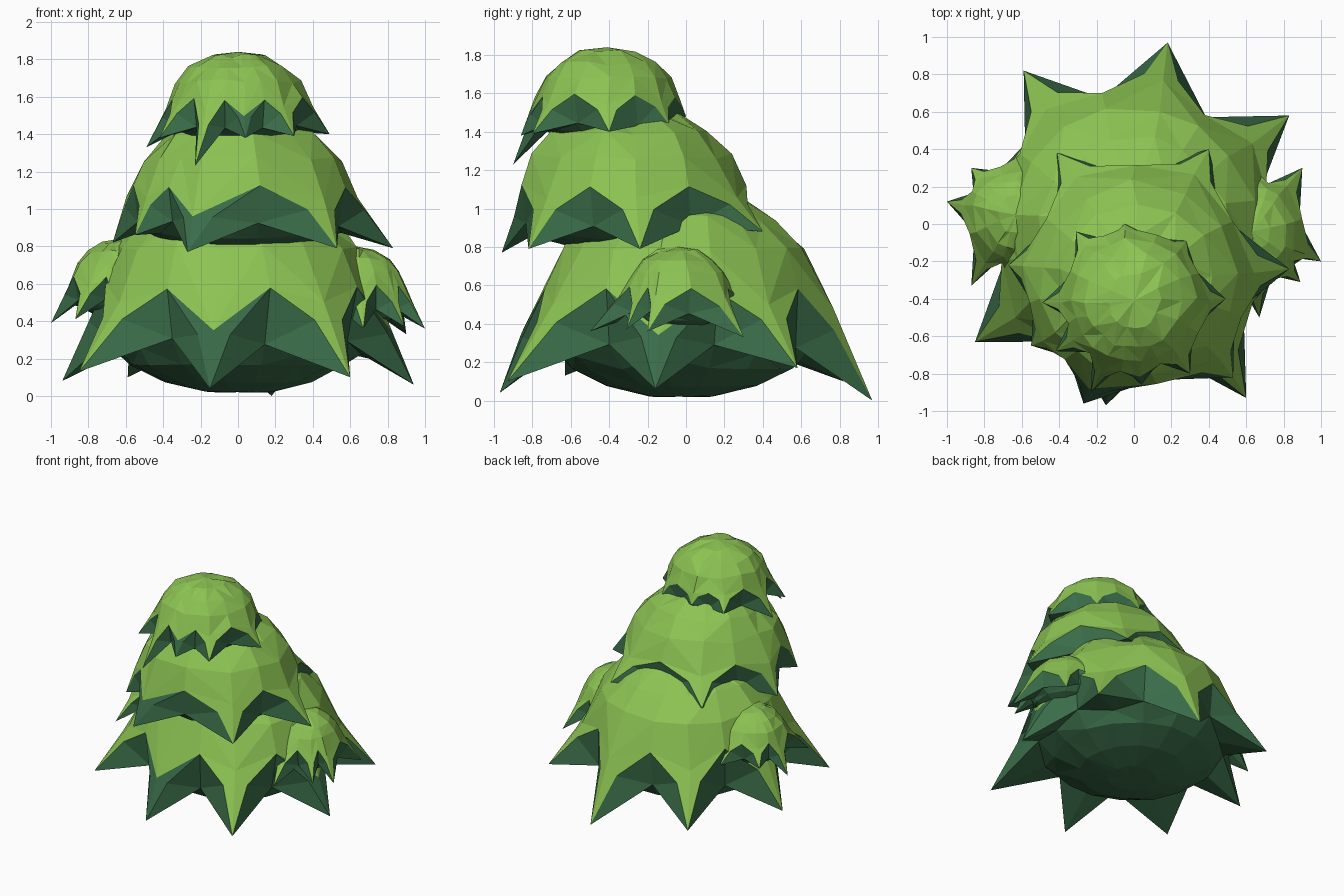
import bpy, bmesh, math, random
from mathutils import Vector

if "Cube" in bpy.data.objects:
    bpy.data.objects.remove(bpy.data.objects["Cube"])

random.seed(4)


def material(name, rgb):
    m = bpy.data.materials.new(name)
    m.diffuse_color = (*rgb, 1)
    m.use_nodes = True
    m.node_tree.nodes["Principled BSDF"].inputs["Base Color"].default_value = m.diffuse_color
    return m


LIGHT = material("leaf_light", (0.26, 0.54, 0.085))
DARK = material("leaf_dark", (0.042, 0.15, 0.065))


def clump(name, cx, cy, R, base, h, tips, valley, bottom, phi0=10, dark=(), wr=0.93):
    """Faceted leaf dome with a ragged skirt of spikes and a dark bowl below."""
    bm = bmesh.new()
    ang = lambda t: math.atan2(t[1] - cy, t[0] - cx) % math.tau
    order = sorted(range(len(tips)), key=lambda i: ang(tips[i]))
    n = len(tips)
    flags = [i in dark for i in order]
    tips = [Vector(tips[i]) for i in order]

    # columns alternate: spike, valley, spike, valley ...
    angles = []
    for i, t in enumerate(tips):
        a, b = ang(t), ang(tips[(i + 1) % n])
        if b <= a:
            b += math.tau
        angles += [a, (a + b) / 2]
    N = 2 * n

    def vert(a, r, z, jit=0.0):
        j = lambda: random.uniform(-jit, jit) * R
        return bm.verts.new((cx + r * math.cos(a) + j(), cy + r * math.sin(a) + j(), z + j()))

    def face(vs, mat):
        bm.faces.new(vs).material_index = mat

    def strip(lo, hi, mat):
        for k in range(N):
            q = (k + 1) % N
            if k % 2:
                face((lo[k], lo[q], hi[k]), mat)
                face((lo[q], hi[q], hi[k]), mat)
            else:
                face((lo[k], lo[q], hi[q]), mat)
                face((lo[k], hi[q], hi[k]), mat)

    def fan(ring, z, mat):
        top = vert(0, 0, z)
        for k in range(N):
            face((ring[k], ring[(k + 1) % N], top), mat)

    # dome rings
    rings = []
    for phi in (phi0, 30, 48, 68):
        p = math.radians(phi)
        rings.append([vert(a, R * math.cos(p), base + h * math.sin(p), 0.03) for a in angles])
    rim = rings[0]
    for i, t in enumerate(tips):
        rim[2 * i].co = rim[2 * i].co.lerp(t, 0.45 if flags[i] else 0.2)
    for lo, hi in zip(rings, rings[1:]):
        strip(lo, hi, 0)
    fan(rings[-1], base + h, 0)

    # skirt: narrowing light streak on each spike, dark flanks between spikes
    under = [vert(a, R * (wr if k % 2 else wr - 0.06), valley - (0 if k % 2 else 0.06 * R), 0.03)
             for k, a in enumerate(angles)]
    tv = [bm.verts.new(t) for t in tips]
    for i in range(n):
        m, t, w = rim[2 * i], tv[i], under[2 * i]
        shade = 1 if flags[i] else 0
        for s in (2 * i - 1, 2 * i + 1):
            v, u = rim[s % N], under[s % N]
            q = bm.verts.new((v.co * 0.45 + m.co * 0.55).lerp(t.co, 0.3))
            face((v, m, q), shade)
            face((m, t, q), shade)
            face((v, q, u), 1)
            face((q, t, u), 1)
            face((t, u, w), 1)

    # bowl underneath
    depth = min(v.co.z for v in under) - bottom
    prev = under
    for fr, fz in ((0.78, 0.72), (0.53, 0.27), (0.24, 0.01)):
        ring = [vert(a, R * fr, bottom + depth * fz, 0.005) for a in angles]
        strip(prev, ring, 1)
        prev = ring
    fan(prev, bottom, 1)

    bmesh.ops.recalc_face_normals(bm, faces=bm.faces[:])
    me = bpy.data.meshes.new(name)
    bm.to_mesh(me)
    bm.free()
    me.materials.append(LIGHT)
    me.materials.append(DARK)
    ob = bpy.data.objects.new(name, me)
    bpy.context.collection.objects.link(ob)
    return ob


# large bottom tier
clump("bottom_foliage", 0, -0.02, 0.745, 0.49, 0.62,
      [(0.94, -0.16, 0.06), (0.83, 0.58, 0.17), (0.18, 0.97, 0.0), (-0.59, 0.82, 0.1),
       (-0.94, 0.1, 0.08), (-0.85, -0.63, 0.13), (-0.15, -0.97, 0.04), (0.6, -0.93, 0.1)],
      valley=0.29, bottom=0.02, phi0=9, dark=(0, 6))

# middle tier, shifted to the front
clump("middle_foliage", 0.02, -0.29, 0.6, 1.0, 0.54,
      [(0.83, -0.24, 0.79), (0.40, 0.40, 0.88), (-0.41, 0.38, 0.88), (-0.67, -0.22, 0.82),
       (-0.55, -0.65, 0.86), (-0.27, -0.96, 0.77), (0.53, -0.82, 0.79)],
      valley=0.92, bottom=0.78, phi0=12, dark=(5,))

# top tier
clump("top_foliage", 0, -0.41, 0.38, 1.52, 0.32,
      [(0.49, -0.40, 1.40), (0.28, -0.09, 1.44), (-0.05, 0.0, 1.48), (-0.31, -0.04, 1.46),
       (-0.49, -0.42, 1.33), (-0.42, -0.68, 1.38), (-0.23, -0.90, 1.23), (0.04, -0.86, 1.38),
       (0.30, -0.80, 1.39)],
      valley=1.44, bottom=1.36, phi0=12, dark=(7,))

# small clump on the left
clump("left_foliage", -0.63, 0.05, 0.27, 0.58, 0.26,
      [(-1.0, 0.12, 0.39), (-0.87, 0.30, 0.48), (-0.6, 0.41, 0.48), (-0.3, 0.15, 0.5),
       (-0.40, -0.20, 0.5), (-0.66, -0.38, 0.42), (-0.87, -0.33, 0.41)],
      valley=0.51, bottom=0.42, phi0=12)

# small clump on the right
clump("right_foliage", 0.63, -0.04, 0.28, 0.53, 0.27,
      [(1.0, -0.20, 0.36), (0.90, 0.30, 0.33), (0.62, 0.36, 0.45), (0.3, 0.1, 0.5),
       (0.38, -0.3, 0.45), (0.67, -0.50, 0.36), (0.89, -0.31, 0.37)],
      valley=0.46, bottom=0.37, phi0=12)
